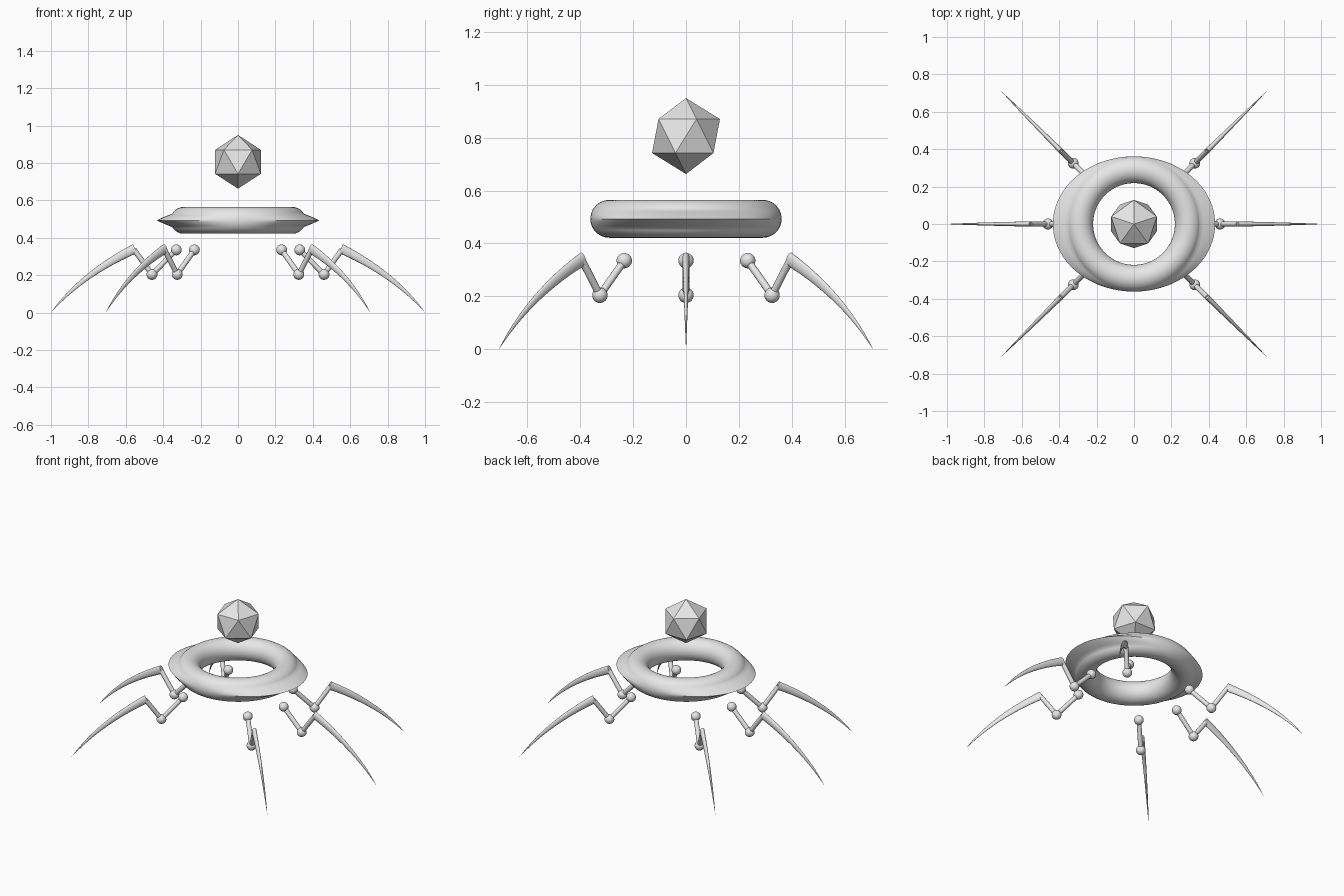
import bpy, bmesh, math
from mathutils import Vector, Matrix

if "Cube" in bpy.data.objects:
    bpy.data.objects.remove(bpy.data.objects["Cube"])

grey = bpy.data.materials.new("light grey")
grey.use_nodes = True
COLOUR = (0.8, 0.8, 0.8, 1)
grey.diffuse_color = COLOUR
grey.node_tree.nodes["Principled BSDF"].inputs["Base Color"].default_value = COLOUR


def finish(name, bm, smooth=True):
    """Turn a bmesh into a named grey object."""
    bmesh.ops.recalc_face_normals(bm, faces=bm.faces)
    mesh = bpy.data.meshes.new(name)
    bm.to_mesh(mesh)
    bm.free()
    mesh.materials.append(grey)
    ob = bpy.data.objects.new(name, mesh)
    bpy.context.collection.objects.link(ob)
    if smooth:
        bpy.ops.object.select_all(action='DESELECT')
        bpy.context.view_layer.objects.active = ob
        ob.select_set(True)
        bpy.ops.object.shade_smooth_by_angle(angle=math.radians(40))
    return ob


def skin(bm, rings):
    """Bridge successive closed rings of vertices."""
    for a, b in zip(rings, rings[1:]):
        n = len(a)
        for i in range(n):
            j = (i + 1) % n
            bm.faces.new((a[i], a[j], b[j], b[i]))


# Ring body: a torus whose outer edge is drawn out sideways into a thin rim
def ring_body(major=0.29, minor=0.0715, height=0.493, around=96, tube=48):
    bm = bmesh.new()
    rings = []
    for i in range(around):
        u = math.tau * i / around
        ring = []
        for k in range(tube):
            v = math.tau * k / tube
            r = major + minor * math.cos(v)
            from_edge = min(v, math.tau - v)
            stretch = 1 + 0.2 * max(0, 1 - from_edge / math.radians(30))
            ring.append(bm.verts.new((r * math.cos(u) * stretch, r * math.sin(u),
                                      height + minor * math.sin(v))))
        rings.append(ring)
    skin(bm, rings + rings[:1])
    finish("ring_body", bm)


# Floating crystal core
def core():
    bm = bmesh.new()
    place = Matrix.Translation((0, 0, 0.806)) @ Matrix.Rotation(math.pi / 2, 4, 'Z')
    bmesh.ops.create_icosphere(bm, subdivisions=1, radius=0.1435, matrix=place)
    finish("floating_core", bm, smooth=False)


def ball(name, centre, radius, turn):
    bm = bmesh.new()
    bmesh.ops.create_uvsphere(bm, u_segments=24, v_segments=16, radius=radius,
                              matrix=turn @ Matrix.Translation(centre))
    finish(name, bm)


def rod(name, start, end, radius, turn):
    bm = bmesh.new()
    axis = end - start
    place = (turn @ Matrix.Translation((start + end) / 2)
             @ axis.to_track_quat('Z', 'Y').to_matrix().to_4x4())
    bmesh.ops.create_cone(bm, cap_ends=True, segments=20, radius1=radius,
                          radius2=radius, depth=axis.length, matrix=place)
    finish(name, bm)


# Curved claw: an oval section swept along an arc and tapered to a point
def claw(name, start, bend, tip, turn, steps=20, sides=20):
    bm = bmesh.new()
    rings = []
    for s in range(steps):
        t = s / steps
        centre = start * (1 - t) ** 2 + bend * 2 * t * (1 - t) + tip * t * t
        tangent = ((bend - start) * (1 - t) + (tip - bend) * t).normalized()
        side = Vector((0, 1, 0))
        up = tangent.cross(side)
        size = (1 - t) ** 0.85
        ring = []
        for k in range(sides):
            a = math.tau * k / sides
            p = centre + (side * 0.014 * math.cos(a) + up * 0.026 * math.sin(a)) * size
            ring.append(bm.verts.new(turn @ p))
        rings.append(ring)
    skin(bm, rings)
    bm.faces.new(rings[0])
    point = bm.verts.new(turn @ tip)
    for i in range(sides):
        bm.faces.new((rings[-1][i], rings[-1][(i + 1) % sides], point))
    finish(name, bm)


# Each leg is laid out along +x and then turned about z
def leg(name, degrees):
    turn = Matrix.Rotation(math.radians(degrees), 4, 'Z')
    hip = Vector((0.33, 0, 0.335))
    knee = Vector((0.46, 0, 0.204))
    ankle = Vector((0.557, 0, 0.338))
    ball(name + "_hip_joint", hip, 0.029, turn)
    ball(name + "_knee_joint", knee, 0.029, turn)
    rod(name + "_upper_rod", hip, knee, 0.014, turn)
    rod(name + "_lower_rod", knee, ankle, 0.014, turn)
    claw(name + "_claw", Vector((0.55, 0, 0.342)), Vector((0.835, 0, 0.205)),
         Vector((1, 0, 0)), turn)


ring_body()
core()
for leg_name, angle in (("left_leg", 0), ("back_left_leg", 45), ("back_right_leg", 135),
                        ("right_leg", 180), ("front_right_leg", 225),
                        ("front_left_leg", 315)):
    leg(leg_name, angle)
